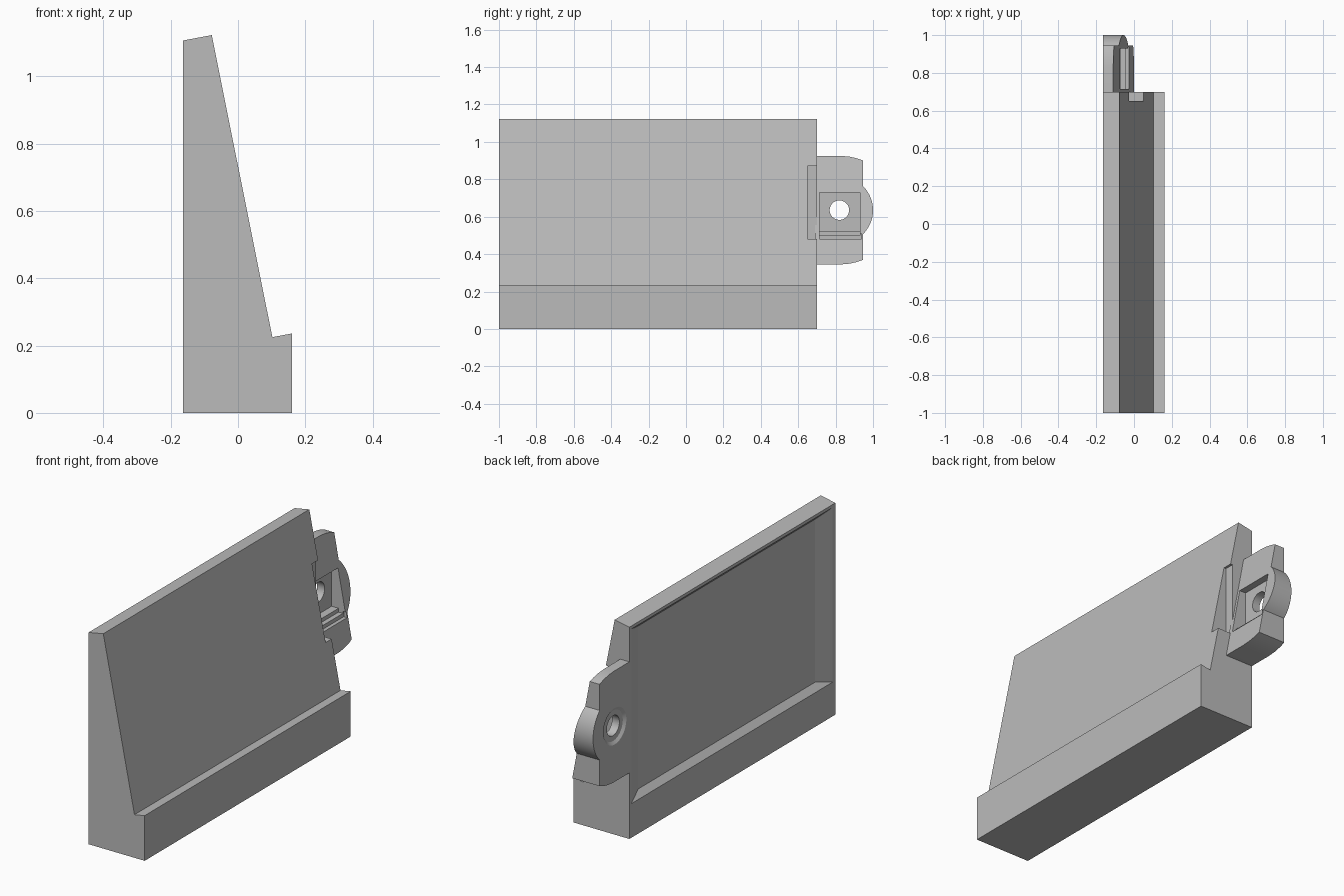
import bpy, bmesh, math

if "Cube" in bpy.data.objects:
    bpy.data.objects.remove(bpy.data.objects["Cube"])

grey = bpy.data.materials.new("plain_grey")
grey.use_nodes = True
grey.diffuse_color = (0.5, 0.5, 0.5, 1)
grey.node_tree.nodes["Principled BSDF"].inputs["Base Color"].default_value = (0.5, 0.5, 0.5, 1)

BACK = -0.163
HOLE_Y, HOLE_Z = 0.82, 0.635


def loft(name, first, second):
    """Solid between two matching outlines."""
    bm = bmesh.new()
    a = [bm.verts.new(p) for p in first]
    b = [bm.verts.new(p) for p in second]
    bm.faces.new(a)
    bm.faces.new(b[::-1])
    for i in range(len(a)):
        j = (i + 1) % len(a)
        bm.faces.new((a[i], b[i], b[j], a[j]))
    bmesh.ops.recalc_face_normals(bm, faces=bm.faces)
    mesh = bpy.data.meshes.new(name)
    bm.to_mesh(mesh)
    bm.free()
    mesh.materials.append(grey)
    obj = bpy.data.objects.new(name, mesh)
    bpy.context.collection.objects.link(obj)
    return obj


def rect(x, y0, y1, z0, z1):
    return [(x, y0, z0), (x, y1, z0), (x, y1, z1), (x, y0, z1)]


def box(x0, x1, *yz):
    return loft("cutter", rect(x0, *yz), rect(x1, *yz))


def ring(x, r, n=48):
    return [(x, HOLE_Y + r * math.cos(math.tau * i / n),
             HOLE_Z + r * math.sin(math.tau * i / n)) for i in range(n)]


def cut(obj, cutter):
    cutter.hide_render = True
    mod = obj.modifiers.new("cut", 'BOOLEAN')
    mod.operation, mod.solver, mod.object = 'DIFFERENCE', 'EXACT', cutter
    bpy.context.view_layer.objects.active = obj
    bpy.ops.object.modifier_apply(modifier=mod.name)
    bpy.data.objects.remove(cutter)


# Wedge body with a lip along its foot
profile = [(BACK, 0), (0.161, 0), (0.161, 0.236), (0.102, 0.225), (-0.078, 1.122), (BACK, 1.106)]
body = loft("wedge_body", [(x, -1, z) for x, z in profile], [(x, 0.7, z) for x, z in profile])

# Shallow bevelled recess in the back face
cut(body, loft("cutter", rect(BACK - 0.01, -1.01, 0.717, 0.168, 1.1),
               rect(BACK + 0.03, -0.876, 0.584, 0.209, 1.06)))

# Notch beside the mounting tab
cut(body, box(-0.04, 0.2, 0.65, 0.75, 0.48, 0.87))


# Mounting tab: curved shoulders, round nose, sloping front
def tab_half():
    pts = [(0.69, 0.29), (0.83, 0.29), (0.875, 0.286), (0.915, 0.277), (0.945, 0.266)]
    start = math.acos((0.945 - HOLE_Y) / 0.18)
    return pts + [(HOLE_Y + 0.18 * math.cos(start * (1 - i / 12)),
                   0.18 * math.sin(start * (1 - i / 12))) for i in range(13)]


half = tab_half()
outline = [(y, HOLE_Z + h) for y, h in half] + [(y, HOLE_Z - h) for y, h in half[-2::-1]]
tab = loft("mounting_tab", [(BACK, y, z) for y, z in outline],
           [(-0.19 * (z - 0.345), y, z) for y, z in outline])

# Stepped nut pocket, screw hole and shallow countersink
cut(tab, box(-0.11, 0.1, 0.715, 0.93, 0.52, 0.73))
cut(tab, box(-0.07, 0.1, 0.715, 0.93, 0.50, 0.53))
cut(tab, box(-0.045, 0.1, 0.715, 0.937, 0.48, 0.51))
cut(tab, loft("cutter", ring(-0.3, 0.052), ring(0.1, 0.052)))
cut(tab, loft("cutter", ring(BACK - 0.01, 0.11), ring(BACK + 0.01, 0.08)))

# Smooth curves, sharp corners
for obj in (body, tab):
    bpy.ops.object.select_all(action='DESELECT')
    obj.select_set(True)
    bpy.context.view_layer.objects.active = obj
    bpy.ops.object.shade_smooth_by_angle(angle=math.radians(25 if obj is tab else 5))
